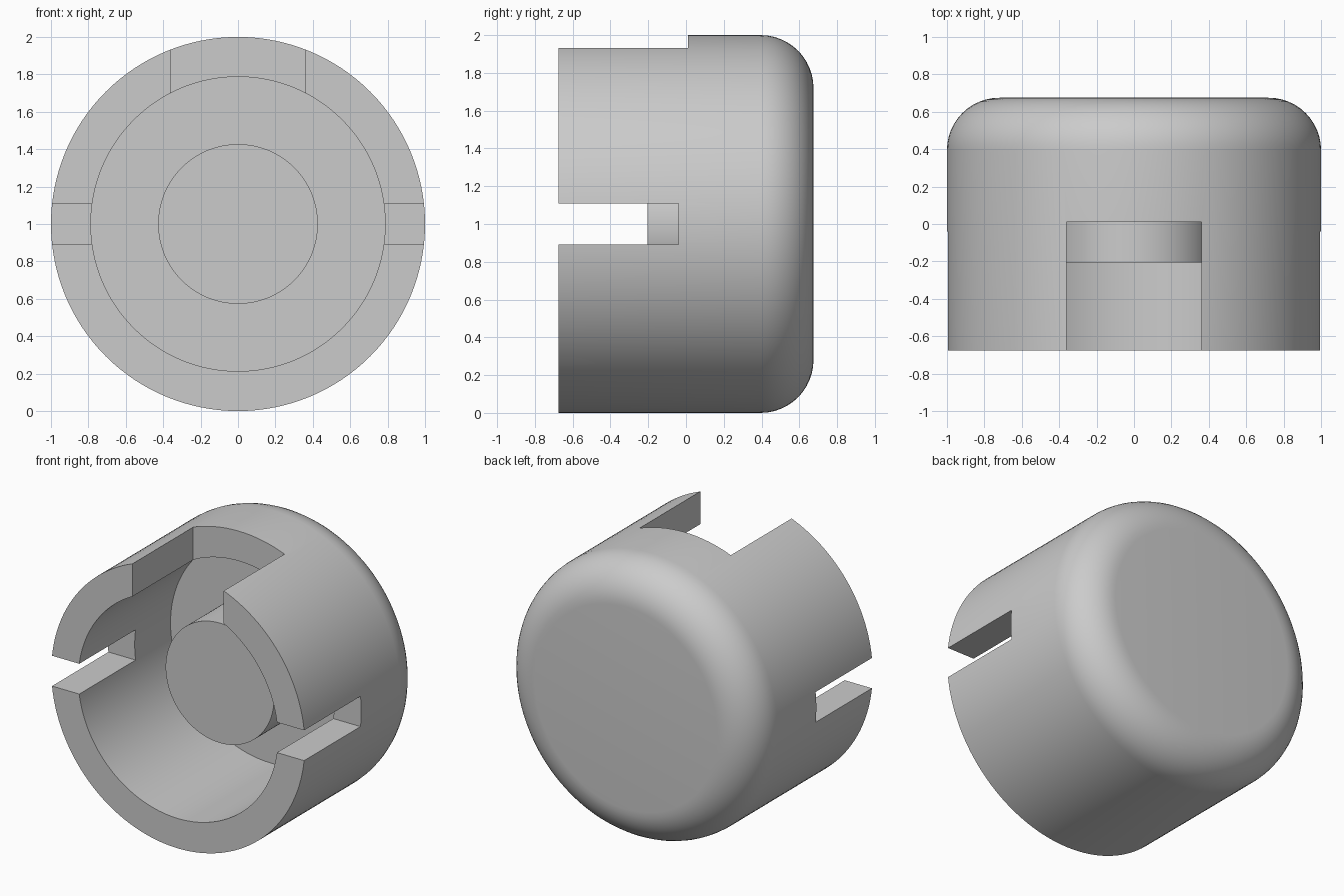
import bpy, bmesh, math
from mathutils import Matrix, Vector

cube = bpy.data.objects.get("Cube")
if cube:
    bpy.data.objects.remove(cube, do_unlink=True)

OUTER, INNER, POST = 1.0, 0.787, 0.427
FRONT, BACK, FLOOR, POST_FRONT = -0.675, 0.675, 0.364, -0.205
FILLET, SEGMENTS = 0.28, 128

# Single grey plastic
grey = bpy.data.materials.new("light_grey")
grey.use_nodes = True
colour = (0.6, 0.6, 0.6, 1)
grey.diffuse_color = colour
grey.node_tree.nodes["Principled BSDF"].inputs["Base Color"].default_value = colour


def add_object(name, bm):
    bmesh.ops.recalc_face_normals(bm, faces=bm.faces)
    mesh = bpy.data.meshes.new(name)
    bm.to_mesh(mesh)
    bm.free()
    mesh.materials.append(grey)
    obj = bpy.data.objects.new(name, mesh)
    bpy.context.collection.objects.link(obj)
    return obj


def lathe(name, profile):
    """Turn (radius, y) points around the horizontal axis at z = 1."""
    bm = bmesh.new()
    rings = []
    for radius, y in profile:
        ring = []
        for i in range(SEGMENTS):
            a = math.tau * i / SEGMENTS
            ring.append(bm.verts.new((radius * math.cos(a), y, 1 + radius * math.sin(a))))
        rings.append(ring)
    for near, far in zip(rings, rings[1:]):
        for i in range(SEGMENTS):
            j = (i + 1) % SEGMENTS
            bm.faces.new((near[i], near[j], far[j], far[i]))
    bm.faces.new(rings[0])
    bm.faces.new(rings[-1])
    return add_object(name, bm)


def box(name, low, high):
    low, high = Vector(low), Vector(high)
    bm = bmesh.new()
    bmesh.ops.create_cube(bm, size=1, matrix=Matrix.Translation((low + high) / 2)
                          @ Matrix.Diagonal((*(high - low), 1)))
    return add_object(name, bm)


# Cap body: post face, post side, cavity floor, inner wall, rim, outer wall, rounded back
profile = [(POST, POST_FRONT), (POST, FLOOR), (INNER, FLOOR),
           (INNER, FRONT), (OUTER, FRONT)]
for k in range(13):
    a = math.pi / 2 * k / 12
    profile.append((OUTER - FILLET + FILLET * math.cos(a),
                    BACK - FILLET + FILLET * math.sin(a)))
cap = lathe("cap_body", profile)

# Wide notch at the top and a narrow slot on each side
cutters = [box("top_notch_cutter", (-0.36, -1, 1.5), (0.36, 0.01, 2.2))]
for side, name in ((1, "left"), (-1, "right")):
    x = sorted((side * 0.6, side * 1.2))
    cutters.append(box(name + "_slot_cutter", (x[0], -1, 0.892), (x[1], -0.04, 1.108)))

bpy.context.view_layer.objects.active = cap
cap.select_set(True)
for cutter in cutters:
    cutter.hide_render = True
    cut = cap.modifiers.new(cutter.name, 'BOOLEAN')
    cut.operation = 'DIFFERENCE'
    cut.solver = 'EXACT'
    cut.object = cutter
    bpy.ops.object.modifier_apply(modifier=cut.name)
    bpy.data.objects.remove(cutter, do_unlink=True)

bpy.ops.object.shade_smooth_by_angle(angle=math.radians(30))
